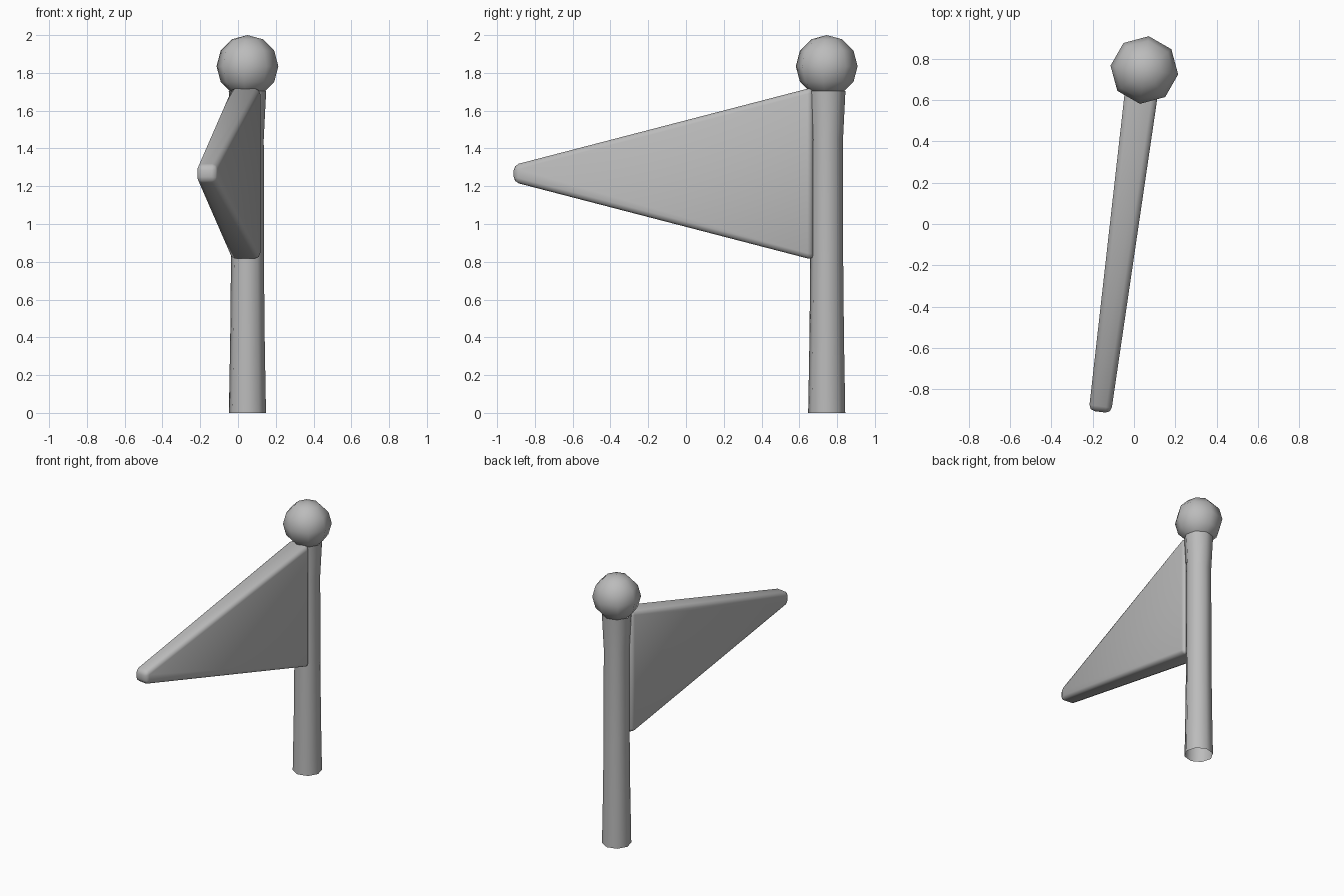
import bpy, bmesh
from math import cos, sin, tau, radians
from mathutils import Matrix

cube = bpy.data.objects.get("Cube")
if cube:
    bpy.data.objects.remove(cube, do_unlink=True)

grey = bpy.data.materials.new("plain grey")
grey.use_nodes = True
grey.diffuse_color = (0.5, 0.5, 0.5, 1)
grey.node_tree.nodes["Principled BSDF"].inputs["Base Color"].default_value = (0.5, 0.5, 0.5, 1)

SIDES = 8
# The whole model is turned slightly about the pole axis
PLACE = Matrix.Translation((0.05, 0.745, 0)) @ Matrix.Rotation(radians(-7.4), 4, 'Z')


def finish(bm, name, angle):
    bmesh.ops.recalc_face_normals(bm, faces=bm.faces)
    mesh = bpy.data.meshes.new(name)
    bm.to_mesh(mesh)
    bm.free()
    mesh.materials.append(grey)
    obj = bpy.data.objects.new(name, mesh)
    bpy.context.collection.objects.link(obj)
    obj.matrix_world = PLACE
    bpy.ops.object.select_all(action='DESELECT')
    obj.select_set(True)
    bpy.context.view_layer.objects.active = obj
    bpy.ops.object.shade_smooth_by_angle(angle=radians(angle))
    return obj


# Pole: open tube, slightly narrower at the waist
bm = bmesh.new()
profile = [(0.099, 0), (0.092, 0.4), (0.088, 0.8), (0.087, 1.45), (0.1, 1.705)]
rings = [[bm.verts.new((r * cos(tau * i / SIDES), r * sin(tau * i / SIDES), z))
          for i in range(SIDES)] for r, z in profile]
for low, high in zip(rings, rings[1:]):
    for i in range(SIDES):
        j = (i + 1) % SIDES
        bm.faces.new((low[i], low[j], high[j], high[i]))
finish(bm, "pole", 60)

# Ball on top
bm = bmesh.new()
bmesh.ops.create_uvsphere(bm, u_segments=SIDES, v_segments=6, radius=0.165,
                          matrix=Matrix.Translation((0, 0, 1.835)))
finish(bm, "ball", 60)

# Pennant: tapered wedge pointing forward, with rounded edges
bm = bmesh.new()
ends = []
for y, half_width, half_height in ((-0.065, 0.081, 0.457), (-1.668, 0.054, 0.045)):
    ends.append([bm.verts.new((sx * half_width, y, 1.267 + sz * half_height))
                 for sx, sz in ((-1, -1), (1, -1), (1, 1), (-1, 1))])
root, tip = ends
bm.faces.new(root)
bm.faces.new(tip[::-1])
for i in range(4):
    j = (i + 1) % 4
    bm.faces.new((root[i], tip[i], tip[j], root[j]))
bmesh.ops.bevel(bm, geom=bm.edges[:], offset=0.028, offset_type='OFFSET',
                segments=2, profile=0.5, affect='EDGES', clamp_overlap=True)
finish(bm, "pennant", 60)
